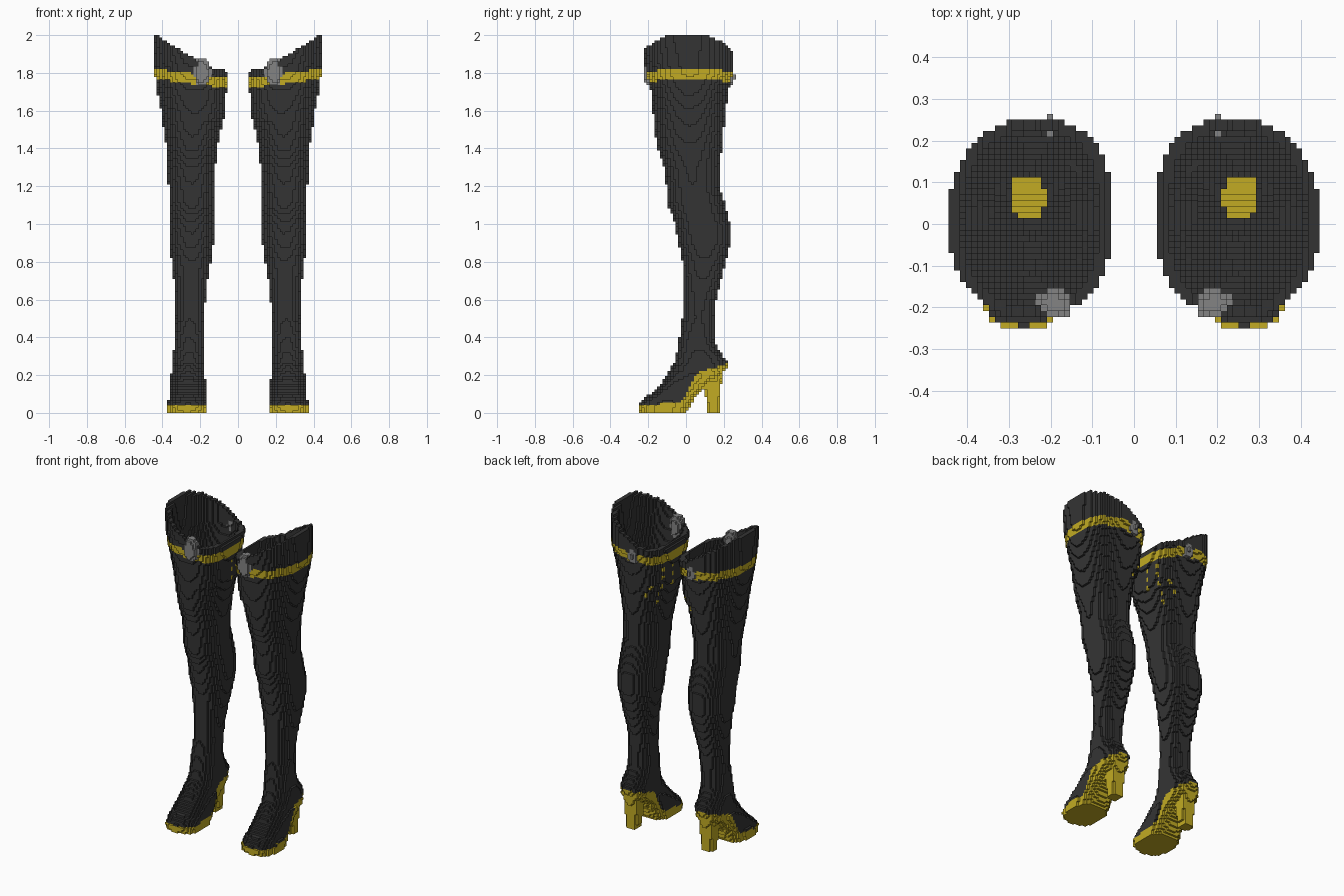
import bpy, bmesh
from mathutils import Vector

cube = bpy.data.objects.get("Cube")
if cube:
    bpy.data.objects.remove(cube, do_unlink=True)

V = 2 / 144          # block size
WALL = 0.03          # leather thickness


def material(name, rgb):
    m = bpy.data.materials.new(name)
    m.use_nodes = True
    m.diffuse_color = (*rgb, 1)
    m.node_tree.nodes["Principled BSDF"].inputs["Base Color"].default_value = (*rgb, 1)
    return m


black = material("black leather", (0.034, 0.034, 0.034))
gold = material("gold", (0.54, 0.41, 0.017))
grey = material("grey metal", (0.23, 0.23, 0.23))

# Boot sections: height, inner x, outer x, front y, back y
SECTIONS = [
    (0.00, .165, .370, -.240, .000), (0.03, .160, .372, -.255, .020),
    (0.07, .165, .368, -.230, .042), (0.10, .168, .365, -.190, .065),
    (0.15, .172, .360, -.140, .110), (0.20, .175, .355, -.098, .190),
    (0.25, .175, .350, -.075, .222), (0.27, .175, .347, -.062, .222),
    (0.30, .178, .345, -.055, .200), (0.34, .178, .340, -.045, .170),
    (0.40, .180, .335, -.035, .147), (0.50, .180, .327, -.020, .150),
    (0.60, .172, .330, -.015, .160), (0.70, .160, .340, -.015, .185),
    (0.80, .145, .352, -.020, .212), (0.90, .130, .367, -.040, .235),
    (1.00, .125, .368, -.057, .235), (1.10, .125, .368, -.095, .207),
    (1.20, .125, .368, -.102, .177), (1.30, .120, .370, -.117, .177),
    (1.40, .110, .378, -.150, .190), (1.50, .090, .393, -.165, .200),
    (1.60, .068, .407, -.175, .210), (1.70, .062, .427, -.187, .222),
    (1.80, .055, .440, -.210, .250), (1.90, .055, .442, -.225, .250),
    (2.00, .055, .446, -.225, .240)]
RIM = [(.05, 1.81), (.16, 1.83), (.25, 1.89), (.35, 1.945), (.43, 2.0), (.46, 2.01)]
SOLE = [(-.26, .042), (-.03, .055), (0, .10), (.04, .18), (.08, .22), (.23, .262)]
HEEL = [(0, .115, .177, .034), (.15, .095, .186, .045), (.23, .088, .200, .055)]


def interp(rows, t):
    """Linear lookup of a row table keyed on its first column."""
    for a, b in zip(rows, rows[1:]):
        if t <= b[0]:
            f = max(0, (t - a[0]) / (b[0] - a[0]))
            return [p + (q - p) * f for p, q in zip(a[1:], b[1:])]
    return list(rows[-1][1:])


def in_section(x, y, sec, power, inset=0):
    x0, x1, y0, y1 = sec
    rx, ry = (x1 - x0) / 2 - inset, (y1 - y0) / 2 - inset
    if rx <= 0 or ry <= 0:
        return False
    dx, dy = (x - (x0 + x1) / 2) / rx, (y - (y0 + y1) / 2) / ry
    if dx < 0 and power < 2.5 and sec[0] < .08:
        power = 2.8          # flatter inside of the thigh
    return abs(dx) ** power + abs(dy) ** power <= 1


def in_ball(p, centre, radii):
    return sum(((a - c) / r) ** 2 for a, c, r in zip(p, centre, radii)) <= 1


def part_at(x, y, z, sec, heel):
    """Name of the part filling this point, or None."""
    if in_ball((x, y, z), (.19, -.19, 1.805), (.046, .036, .076)):
        return "buckle"
    if in_ball((x, y, z), (.205, .236, 1.775), (.03, .022, .045)):
        return "back_buckle"
    sole_top = interp(SOLE, y)[0]
    if in_section(x, y, sec, 2.7 if z < .22 else 2.2) and z <= interp(RIM, x)[0]:
        if z < sole_top:
            return "sole"
        if z > .12 and in_section(x, y, sec, 2.2, WALL):
            return None
        band = 1.72 + (x - .06) * .12
        if band < z < band + .055 and not in_section(x, y, sec, 2.2, .014):
            return "garter_band"
        return "boot_shaft"
    if z < min(.23, sole_top):
        y0, y1, w = heel
        if y0 <= y <= y1 and in_section(x, y, (.265 - w, .265 + w, y0, y1), 3.5):
            return "heel"
    return None


# Fill the block grid for one boot
blocks = {}
for k in range(144):
    z = (k + .5) * V
    sec, heel = interp(SECTIONS, z), interp(HEEL, z)
    for i in range(2, 34):
        for j in range(-19, 19):
            part = part_at((i + .5) * V, (j + .5) * V, z, sec, heel)
            if part:
                blocks[i, j, k] = part

# Fine chains hanging down the inner side of the thigh
for y, start, end in ((.03, 1.71, 1.55), (.12, 1.71, 1.43), (.17, 1.62, 1.5)):
    j = int(y // V)
    for k in range(int(end / V), int(start / V)):
        if k % 4 < 2:
            column = [i for i in range(34) if (i, j, k) in blocks]
            if column:
                blocks[column[0], j, k] = "chain"

SIDES = [Vector(d) for d in ((1, 0, 0), (-1, 0, 0), (0, 1, 0),
                             (0, -1, 0), (0, 0, 1), (0, 0, -1))]


def side_corners(d):
    """Corners of a unit block's face, counter-clockwise seen from outside."""
    u = Vector((d.y, d.z, d.x))
    w = d.cross(u)
    mid = Vector((.5, .5, .5)) + d * .5
    return [tuple(round(c) for c in mid + (u * a + w * b) * .5)
            for a, b in ((-1, -1), (1, -1), (1, 1), (-1, 1))]


FACES = [(tuple(int(c) for c in d), side_corners(d)) for d in SIDES]


def build_part(part, side, sign, mat):
    """Make the exposed block faces of one part, mirrored by sign."""
    bm = bmesh.new()
    verts = {}
    for (i, j, k), name in blocks.items():
        if name != part:
            continue
        for (a, b, c), corners in FACES:
            if (i + a, j + b, k + c) in blocks:
                continue
            quad = []
            for p, q, r in corners:
                key = (i + p, j + q, k + r)
                if key not in verts:
                    verts[key] = bm.verts.new((sign * key[0] * V, key[1] * V, key[2] * V))
                quad.append(verts[key])
            bm.faces.new(quad)
    if sign < 0:
        bmesh.ops.reverse_faces(bm, faces=bm.faces[:])
    mesh = bpy.data.meshes.new(side + "_" + part)
    bm.to_mesh(mesh)
    bm.free()
    mesh.materials.append(mat)
    bpy.context.collection.objects.link(bpy.data.objects.new(mesh.name, mesh))


PARTS = {"boot_shaft": black, "garter_band": gold, "sole": gold, "heel": gold,
         "chain": gold, "buckle": grey, "back_buckle": grey}
for side, sign in (("left", 1), ("right", -1)):
    for part, mat in PARTS.items():
        build_part(part, side, sign, mat)
